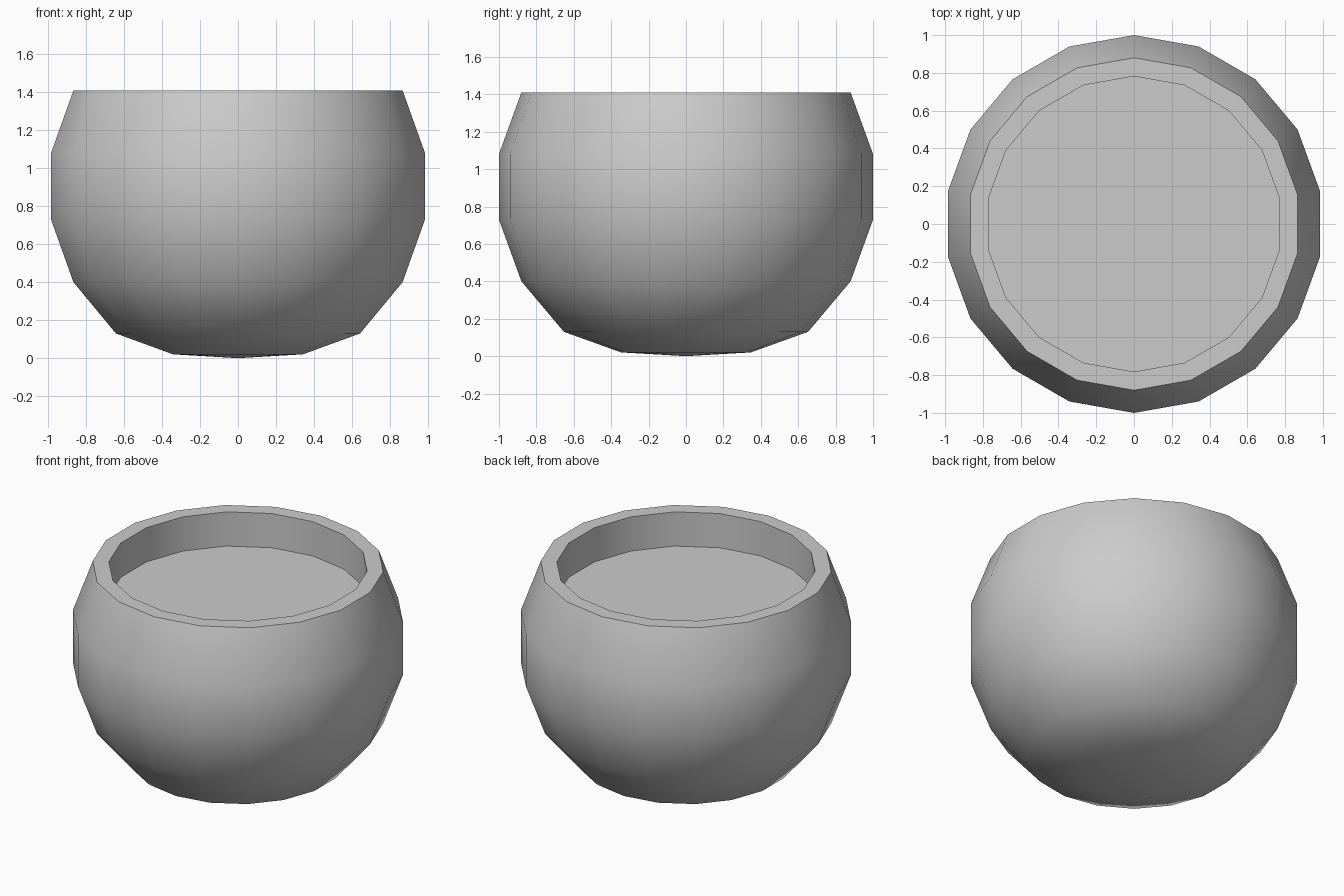
import bpy
import bmesh
import math

if "Cube" in bpy.data.objects:
    bpy.data.objects.remove(bpy.data.objects["Cube"])

SIDES = 18

grey = bpy.data.materials.new("light grey")
grey.diffuse_color = (0.6, 0.6, 0.6, 1)
grey.use_nodes = True
grey.node_tree.nodes["Principled BSDF"].inputs["Base Color"].default_value = grey.diffuse_color

# Profile from the bottom pole, over the rim, down the inner wall to the filled level
profile = [(0, 0), (0.347, 0.02), (0.653, 0.13), (0.88, 0.40), (1.0, 0.73),
           (1.0, 1.08), (0.88, 1.41), (0.782, 1.41), (0.782, 1.182)]

bm = bmesh.new()


def ring(radius, z):
    return [bm.verts.new((radius * math.sin(2 * math.pi * i / SIDES),
                          radius * math.cos(2 * math.pi * i / SIDES), z))
            for i in range(SIDES)]


# Rounded bowl body
pole = bm.verts.new((0, 0, profile[0][1]))
rings = [ring(r, z) for r, z in profile[1:]]
for i in range(SIDES):
    j = (i + 1) % SIDES
    bm.faces.new((pole, rings[0][i], rings[0][j]))
    for low, high in zip(rings, rings[1:]):
        bm.faces.new((low[i], high[i], high[j], low[j]))

# Flat recessed surface inside the rim
bm.faces.new(rings[-1])
bmesh.ops.recalc_face_normals(bm, faces=bm.faces)

mesh = bpy.data.meshes.new("round_bowl")
bm.to_mesh(mesh)
bm.free()
mesh.materials.append(grey)
bowl = bpy.data.objects.new("round_bowl", mesh)
bpy.context.collection.objects.link(bowl)

# Smooth body with a crisp rim
bpy.context.view_layer.objects.active = bowl
bowl.select_set(True)
bpy.ops.object.shade_smooth_by_angle(angle=math.radians(35))
